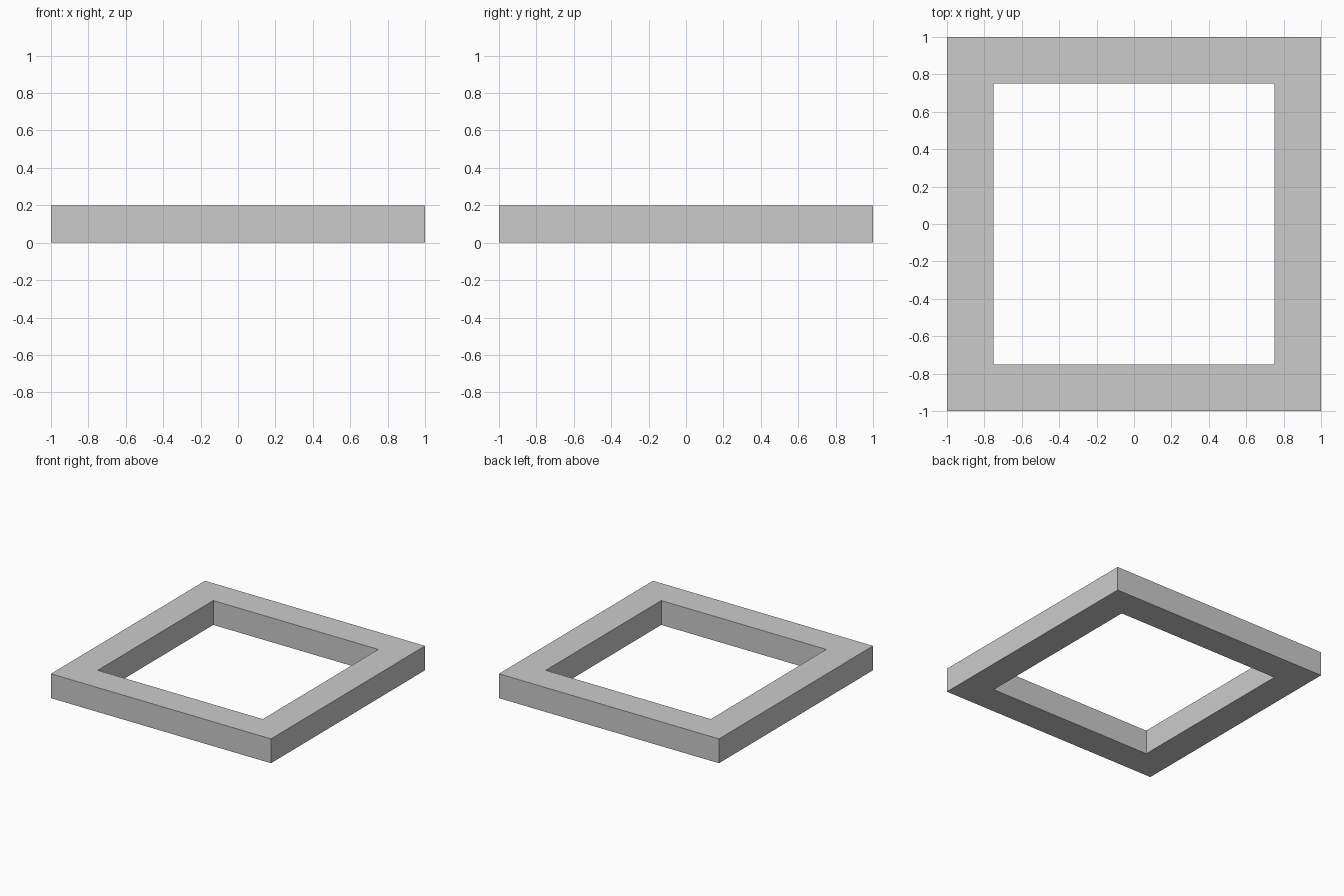
import bpy
import bmesh

if "Cube" in bpy.data.objects:
    bpy.data.objects.remove(bpy.data.objects["Cube"])

OUTER, INNER, HEIGHT = 1.0, 0.75, 0.2
CORNERS = [(-1, -1), (1, -1), (1, 1), (-1, 1)]

# Rectangular cross-section (half width, height), repeated at each mitred corner
profile = [(OUTER, 0), (OUTER, HEIGHT), (INNER, HEIGHT), (INNER, 0)]

bm = bmesh.new()
sections = [[bm.verts.new((sx * r, sy * r, z)) for r, z in profile]
            for sx, sy in CORNERS]

# Join neighbouring corner sections into the four rails
for i in range(4):
    a, b = sections[i], sections[(i + 1) % 4]
    for j in range(4):
        k = (j + 1) % 4
        bm.faces.new((a[j], b[j], b[k], a[k]))
bmesh.ops.recalc_face_normals(bm, faces=bm.faces)

mesh = bpy.data.meshes.new("square_frame")
bm.to_mesh(mesh)
bm.free()
frame = bpy.data.objects.new("square_frame", mesh)
bpy.context.collection.objects.link(frame)
